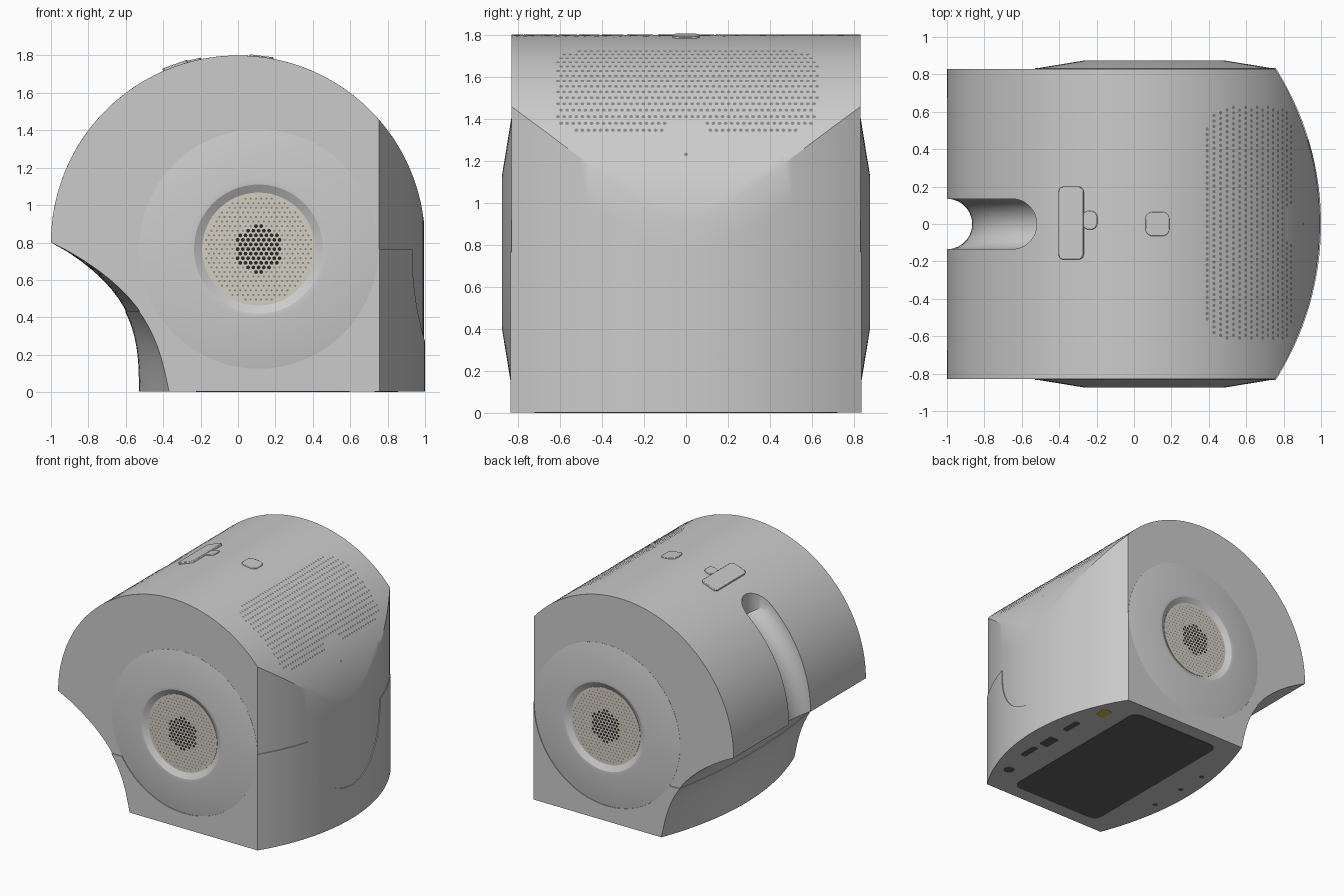
import bpy, bmesh
from math import sin, cos, pi, sqrt, acos, asin, radians
from mathutils import Vector, Matrix

if "Cube" in bpy.data.objects:
    bpy.data.objects.remove(bpy.data.objects["Cube"])


def material(name, col):
    m = bpy.data.materials.new(name)
    m.diffuse_color = (*col, 1)
    m.use_nodes = True
    m.node_tree.nodes["Principled BSDF"].inputs["Base Color"].default_value = m.diffuse_color
    return m


BEIGE = material("beige", (0.66, 0.62, 0.54))
BLACK = material("black", (0.02, 0.02, 0.02))
DARK = material("dark_grey", (0.12, 0.12, 0.12))
MID = material("mid_grey", (0.25, 0.25, 0.25))
YELLOW = material("yellow", (0.6, 0.5, 0.05))


def finish(bm, name, mat=None, recalc=True):
    if recalc:
        bmesh.ops.recalc_face_normals(bm, faces=bm.faces)
    me = bpy.data.meshes.new(name)
    bm.to_mesh(me)
    bm.free()
    ob = bpy.data.objects.new(name, me)
    bpy.context.collection.objects.link(ob)
    if mat:
        me.materials.append(mat)
    return ob


def activate(ob):
    bpy.ops.object.select_all(action='DESELECT')
    ob.select_set(True)
    bpy.context.view_layer.objects.active = ob


def smooth(ob, deg=30):
    activate(ob)
    bpy.ops.object.shade_smooth_by_angle(angle=radians(deg))


def boolean(ob, cutter, op='DIFFERENCE'):
    m = ob.modifiers.new("cut", 'BOOLEAN')
    m.operation, m.object, m.solver = op, cutter, 'EXACT'
    activate(ob)
    bpy.ops.object.modifier_apply(modifier=m.name)
    bpy.data.objects.remove(cutter)


def bridge(bm, rings, caps=True):
    n = len(rings[0])
    for a, b in zip(rings, rings[1:]):
        for i in range(n):
            j = (i + 1) % n
            bm.faces.new((a[i], a[j], b[j], b[i]))
    if caps:
        bm.faces.new(rings[0])
        bm.faces.new(rings[-1])


def prism(name, pts, axis, a, b, mat=None):
    put = {'x': lambda u, v, w: (w, u, v), 'y': lambda u, v, w: (u, w, v),
           'z': lambda u, v, w: (u, v, w)}[axis]
    bm = bmesh.new()
    bridge(bm, [[bm.verts.new(put(u, v, w)) for u, v in pts] for w in (a, b)])
    return finish(bm, name, mat)


def arc(cx, cy, r, a0, a1, n):
    return [(cx + r * cos(a0 + (a1 - a0) * i / n), cy + r * sin(a0 + (a1 - a0) * i / n))
            for i in range(n + 1)]


def rrect(cx, cy, w, h, r, n=5):
    pts = []
    for k, (sx, sy) in enumerate(((1, 1), (-1, 1), (-1, -1), (1, -1))):
        pts += arc(cx + sx * (w / 2 - r), cy + sy * (h / 2 - r), r, k * pi / 2, (k + 1) * pi / 2, n)
    return pts


def lathe(name, prof, side, mat=None, n=72):
    # revolve (radius, y) profile about the speaker axis
    bm = bmesh.new()
    bridge(bm, [[bm.verts.new((0.11 + r * cos(2 * pi * i / n), side * y, 0.765 + r * sin(2 * pi * i / n)))
                 for i in range(n)] for r, y in prof])
    return finish(bm, name, mat)


def dots(name, places, r, mat):
    bm = bmesh.new()
    for p, nrm in places:
        q = Vector(nrm).to_track_quat('Z', 'Y')
        bm.faces.new([bm.verts.new(Vector(p) + q @ Vector((r * cos(k * pi / 4), r * sin(k * pi / 4), 0)))
                      for k in range(8)])
    return finish(bm, name, mat, recalc=False)


# Body section at a given y: drum arc, bowed right wall, flat floor, concave left wall
def section(y, g, zb):
    cut = min(-0.561 + g + sqrt(1.555 ** 2 - y * y), 1.0)
    R = 1.0
    end = acos(cut / R)
    pts = arc(0, 0.8, R, pi, end, 56)
    top = pts[-1][1]
    pts += [(cut, zb + (top - zb) * (1 - k / 6)) for k in range(1, 7)]
    for k in range(16):
        z = zb + (0.8 - zb) * k / 16
        x = -0.53 - 0.47 * (z / 0.8) ** 3 + 0.16 * (y / 0.83) ** 2 * (1 - z / 0.8)
        pts.append((x + 0.006 - g, z))
    return pts


def shell(name, half, g, zb):
    bm = bmesh.new()
    n = 36
    bridge(bm, [[bm.verts.new((x, y, z)) for x, z in section(y, g, zb)]
                for y in [half * (2 * k / n - 1) for k in range(n + 1)]])
    return finish(bm, name)


body = shell("drum_body", 0.83, 0.0, 0.006)

# Round-bottomed strap channel in the rear of the drum
cap = arc(-0.655, 0, 0.135, -pi / 2, pi / 2, 24) + [(-1.4, 0.135), (-1.4, -0.135)]
channel = prism("channel_cutter", cap, 'z', 0.5, 2.2)
bpy.ops.mesh.primitive_torus_add(major_radius=1.0, minor_radius=0.1352, major_segments=96,
                                 minor_segments=28, location=(0, 0, 0.8), rotation=(pi / 2, 0, 0))
boolean(channel, bpy.context.object, 'INTERSECT')
boolean(body, channel)
smooth(body)

# Cradle base wrapped around the lower body, cut clear of discs and front U opening
base = shell("cradle_base", 0.835, 0.006, 0.003)
cutters = [
    prism("top_cutter", [(-2, 0.765), (2, 0.765), (2, 3), (-2, 3)], 'y', -2, 2),
    prism("disc_cutter", arc(0.11, 0.765, 0.641, 0, 2 * pi * 95 / 96, 95), 'y', -2, 2),
    prism("rear_cutter", [(-2, 0.43), (0.1, 0.43), (0.1, 2), (-2, 2)], 'y', -2, 2),
    prism("u_cutter", arc(0, 0.72, 0.45, pi, 2 * pi, 48) + [(0.45, 2), (-0.45, 2)], 'x', 0.3, 2)]
for c in cutters:
    boolean(base, c)
smooth(base)

# End discs with perforated speaker plates
for side, tag in ((-1, "front"), (1, "back")):
    smooth(lathe(tag + "_disc", [(0.64, 0.80), (0.64, 0.831), (0.37, 0.875), (0.345, 0.873),
                                 (0.302, 0.848), (0.302, 0.80)], side), 20)
    lathe(tag + "_speaker_plate", [(0.302, 0.81), (0.302, 0.851)], side, BEIGE)
    inner, outer = [], []
    for j in range(-12, 13):
        for i in range(-12, 13):
            u, v = 0.028 * (i + 0.5 * (j % 2)), 0.0245 * j
            d = sqrt(u * u + v * v)
            if d < 0.285:
                (inner if d < 0.127 else outer).append(((0.11 + u, side * 0.8525, 0.765 + v), (0, side, 0)))
    dots(tag + "_centre_holes", inner, 0.0105, BLACK)
    dots(tag + "_outer_holes", outer, 0.006, MID)

# Perforated grille on the upper right of the drum
holes = []
for j in range(16):
    t = radians(33 + 34 * j / 15)
    for i in range(-21, 22):
        y = 0.029 * (i + 0.5 * (j % 2))
        if (y / 0.625) ** 6 + ((t - radians(50)) / radians(18.5)) ** 6 < 1 and not (j < 2 and abs(y) < 0.1):
            holes.append(((1.0015 * cos(t), y, 0.8 + 1.0015 * sin(t)), (cos(t), 0, sin(t))))
t = asin(0.43)
holes.append(((1.002 * cos(t), 0, 0.8 + 1.002 * sin(t)), (cos(t), 0, sin(t))))
dots("grille_holes", holes, 0.0095, MID)


# Top buttons, tilted to sit on the drum
def button(name, x, y, w, h, r, lift):
    ob = prism(name, rrect(0, y, w, h, r), 'z', -0.02, lift)
    a = asin(x)
    ob.data.transform(Matrix.Translation((x, 0, 0.8 + cos(a))) @ Matrix.Rotation(a, 4, 'Y'))
    m = ob.modifiers.new("soft_edge", 'BEVEL')
    m.width, m.segments, m.limit_method, m.angle_limit = 0.004, 2, 'ANGLE', radians(40)
    smooth(ob, 40)


button("large_button", -0.335, 0.005, 0.14, 0.39, 0.03, 0.012)
button("button_tab", -0.235, 0.02, 0.08, 0.10, 0.035, 0.008)
button("small_button", 0.125, 0, 0.13, 0.13, 0.04, 0.006)

# Underside: rubber pad, connector row and screws
prism("bottom_pad", rrect(0.185, 0, 0.82, 1.44, 0.07), 'z', 0.0, 0.02, DARK)
for k, (x, y, w, h) in enumerate(((0.83, 0.25, 0.05, 0.16), (0.81, -0.04, 0.08, 0.14),
                                  (0.83, -0.25, 0.05, 0.16))):
    prism("port_%d" % k, rrect(x, y, w, h, 0.015), 'z', 0.001, 0.02, DARK)
prism("yellow_port", rrect(0.77, 0.56, 0.08, 0.11, 0.02), 'z', 0.001, 0.02, YELLOW)
prism("round_port", rrect(0.77, -0.56, 0.08, 0.08, 0.039), 'z', 0.001, 0.02, DARK)
dots("screws", [((-0.42, y, 0.0015), (0, 0, -1)) for y in (-0.25, 0.05, 0.3)], 0.022, DARK)
